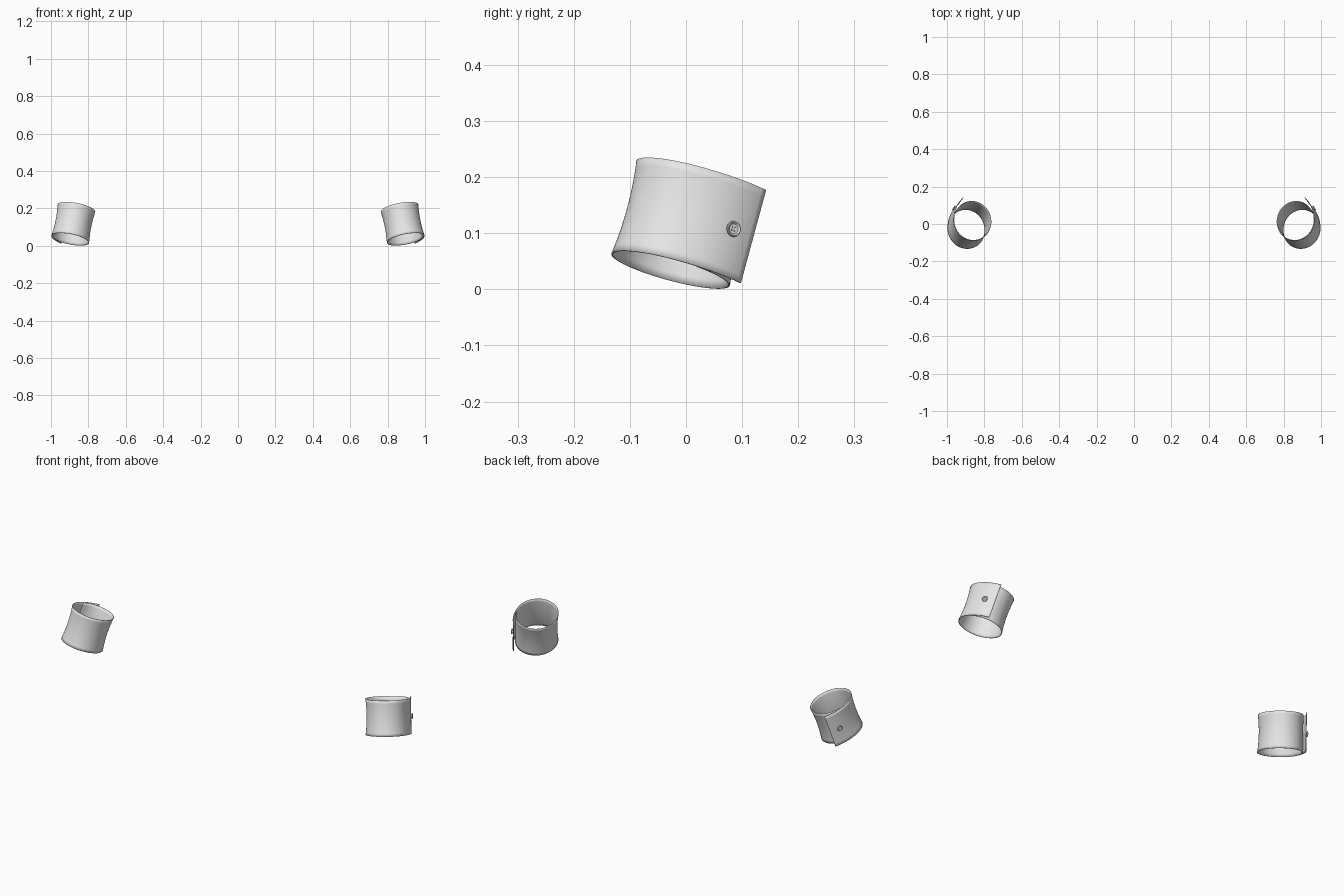
import bpy, bmesh, math
from mathutils import Vector, Matrix

if "Cube" in bpy.data.objects:
    bpy.data.objects.remove(bpy.data.objects["Cube"])

# ---- tilted frame of the right-hand cuff
axis = Vector((-0.034, 0.046, 0.17)).normalized()
ex = (Vector((1, 0, 0)) - axis * axis.x).normalized()
ey = axis.cross(ex)
centre = Vector((0.88, -0.005, 0.118))
RX, RY, H = 0.101, 0.108, 0.175

def material(name, c):
    m = bpy.data.materials.new(name)
    m.diffuse_color = (*c, 1)
    m.use_nodes = True
    m.node_tree.nodes["Principled BSDF"].inputs["Base Color"].default_value = m.diffuse_color
    return m

fabric = material("light grey fabric", (0.8, 0.8, 0.8))

def sheet_point(deg, v):
    """Point on the wrapped sheet: deg is the angle, v runs -1..1 along the axis."""
    s = 1.0
    if deg > 0:                       # outer end flares away as a loose flap
        s += 0.27 * (deg / 67) ** 2
    inner = max(0.0, (-270 - deg) / 65)   # end tucked under the flap
    waist = 0.055 * (1 - v * v) * (1 - max(0, deg) / 67)
    s -= waist * (1 - inner)
    s -= 0.012 * inner
    a = math.radians(deg)
    return centre + ex * (RX * s * math.cos(a)) + ey * (RY * s * math.sin(a)) + axis * (v * H / 2)

def finish(bm, name, thick=0.0):
    bmesh.ops.recalc_face_normals(bm, faces=bm.faces)
    me = bpy.data.meshes.new(name)
    bm.to_mesh(me)
    bm.free()
    ob = bpy.data.objects.new(name, me)
    bpy.context.collection.objects.link(ob)
    me.materials.append(fabric)
    bpy.ops.object.select_all(action='DESELECT')
    ob.select_set(True)
    bpy.context.view_layer.objects.active = ob
    bpy.ops.object.shade_smooth_by_angle(angle=math.radians(35))
    if thick:
        sol = ob.modifiers.new("thickness", 'SOLIDIFY')
        sol.thickness = thick
        sol.offset = 0
    ob.modifiers.new("other_side", 'MIRROR').use_axis = (True, False, False)
    return ob

# ---- cuff: one sheet wrapped round, from flap end to tucked-in end
bm = bmesh.new()
N, M = 100, 12
grid = [[bm.verts.new(sheet_point(67 - 402 * i / N, 2 * j / M - 1)) for j in range(M + 1)]
        for i in range(N + 1)]
for i in range(N):
    for j in range(M):
        bm.faces.new((grid[i][j], grid[i + 1][j], grid[i + 1][j + 1], grid[i][j + 1]))
finish(bm, "cuff", 0.003)

# ---- button frame on the flap
p = sheet_point(46, -0.03)
tangent = (sheet_point(50, -0.03) - sheet_point(42, -0.03)).normalized()
normal = tangent.cross(axis).normalized()
frame = Matrix((tangent, axis, normal)).transposed().to_4x4()
frame.translation = p

# ---- button: turned profile with raised rim and dished middle
bm = bmesh.new()
profile = [(0.0, -0.002), (0.006, -0.002), (0.006, 0.003), (0.012, 0.004), (0.014, 0.007),
           (0.0135, 0.0095), (0.012, 0.0105), (0.0105, 0.0095), (0.009, 0.008), (0.0, 0.008)]
vs = [bm.verts.new((r, 0, z)) for r, z in profile]
es = [bm.edges.new(e) for e in zip(vs, vs[1:])]
bmesh.ops.spin(bm, geom=vs + es, cent=(0, 0, 0), axis=(0, 0, 1), angle=math.tau, steps=28)
bmesh.ops.remove_doubles(bm, verts=bm.verts, dist=1e-5)
bm.transform(frame)
finish(bm, "button")

# ---- crossed thread on the button
bm = bmesh.new()
for a in (45, -45):
    m = (frame @ Matrix.Rotation(math.radians(a), 4, 'Z') @ Matrix.Translation((0, 0, 0.0085))
         @ Matrix.Diagonal((0.011, 0.0025, 0.002, 1)))
    bmesh.ops.create_cube(bm, size=1, matrix=m)
finish(bm, "button_thread")
